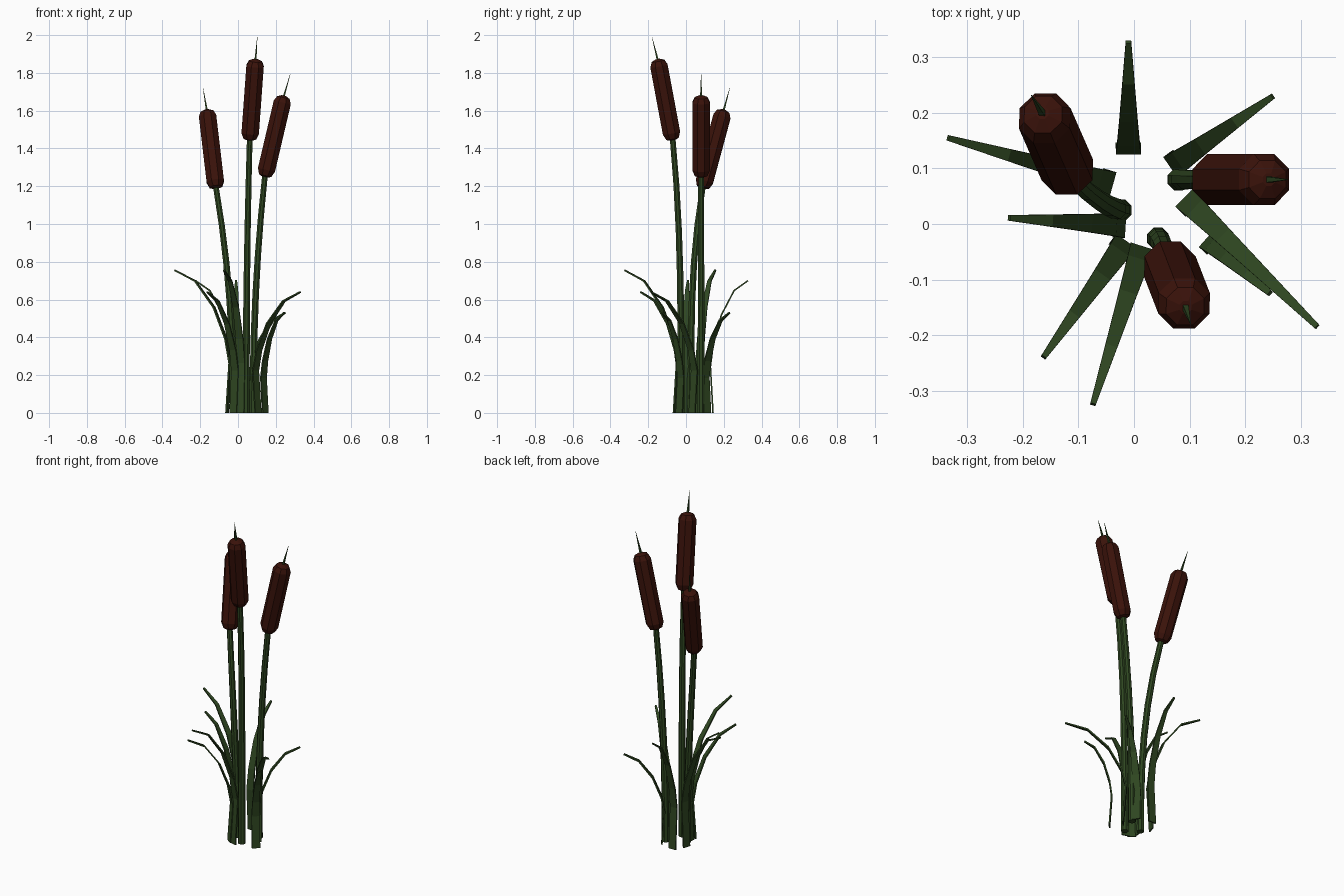
import bpy, math
from mathutils import Vector

if "Cube" in bpy.data.objects:
    bpy.data.objects.remove(bpy.data.objects["Cube"])


def material(name, color):
    m = bpy.data.materials.new(name)
    m.diffuse_color = (*color, 1)
    m.use_nodes = True
    m.node_tree.nodes["Principled BSDF"].inputs["Base Color"].default_value = m.diffuse_color
    return m


GREEN = material("leaf_green", (0.028, 0.062, 0.015))
BROWN = material("seed_brown", (0.042, 0.006, 0.003))


def add_mesh(name, verts, faces, mat):
    me = bpy.data.meshes.new(name)
    me.from_pydata(verts, [], faces)
    me.materials.append(mat)
    ob = bpy.data.objects.new(name, me)
    bpy.context.collection.objects.link(ob)
    return ob


def tube(name, pts, radii, mat, sides=8):
    """Faceted tube swept along a path, capped at both ends."""
    verts, faces, n = [], [], len(pts)
    for i, p in enumerate(pts):
        t = (pts[min(i + 1, n - 1)] - pts[max(i - 1, 0)]).normalized()
        u = Vector((0, 1, 0)).cross(t).normalized()
        v = t.cross(u)
        for k in range(sides):
            a = 2 * math.pi * (k + 0.5) / sides
            verts.append(p + radii[i] * (math.cos(a) * u + math.sin(a) * v))
    for i in range(n - 1):
        for k in range(sides):
            a, b = i * sides + k, i * sides + (k + 1) % sides
            faces.append((a, b, b + sides, a + sides))
    faces.append(tuple(reversed(range(sides))))
    faces.append(tuple(range((n - 1) * sides, n * sides)))
    return add_mesh(name, verts, faces, mat)


# Leaf shape: (outward fraction, height fraction, width)
LEAF = [(0, 0, 0.046), (-0.03, 0.35, 0.045), (0.05, 0.52, 0.041),
        (0.27, 0.74, 0.033), (0.62, 0.925, 0.022), (1, 1, 0.010)]


def leaf(name, base, tip, height):
    """Thin tapering blade that leans in slightly, then bends outward."""
    b = Vector((*base, 0))
    out = Vector((*tip, 0)) - b
    side = Vector((-out.y, out.x, 0)).normalized()
    verts = []
    for f, h, w in LEAF:
        c = b + out * f + Vector((0, 0, h * height))
        if h == 0:
            c += out.normalized() * 0.008
        verts += [c - side * w / 2, c + side * w / 2]
    faces = [(2 * i, 2 * i + 1, 2 * i + 3, 2 * i + 2) for i in range(len(LEAF) - 1)]
    ob = add_mesh(name, verts, faces, GREEN)
    s = ob.modifiers.new("thickness", 'SOLIDIFY')
    s.thickness, s.offset = 0.008, 0


# Stalks with seed heads and spikes: base, head bottom, head top, spike tip
PLANTS = [
    ((0.043, -0.026, 0), (0.062, -0.070, 1.445), (0.093, -0.150, 1.873), (0.102, -0.180, 1.99)),
    ((0.080, 0.080, 0), (0.142, 0.080, 1.25), (0.243, 0.080, 1.68), (0.277, 0.080, 1.795)),
    ((-0.024, 0.025, 0), (-0.116, 0.088, 1.19), (-0.165, 0.200, 1.605), (-0.185, 0.232, 1.72)),
]
for i, plant in enumerate(PLANTS, 1):
    base, low, top, tip = map(Vector, plant)
    path = []
    for k in range(7):
        t = k / 6
        p = base.lerp(low, t ** 2.2)
        p.y = base.y + (low.y - base.y) * t ** 3.2
        p.z = low.z * t
        path.append(p)
    path.append(low.lerp(top, 0.1))
    tube(f"stalk_{i}", path, [0.021 - 0.0008 * k for k in range(8)], GREEN)
    ends = [0, 0.015, 0.085, 0.915, 0.975, 1]
    tube(f"seed_head_{i}", [low.lerp(top, f) for f in ends],
         [0.020, 0.036, 0.050, 0.050, 0.037, 0.012], BROWN)
    tube(f"spike_{i}", [low.lerp(top, 0.97), tip], [0.008, 0.0008], GREEN, 4)

# Leaves around the stalks: base, tip, height
LEAVES = [
    ((-0.01, 0.135), (-0.010, 0.328), 0.70),
    ((0.074, 0.108), (0.250, 0.230), 0.53),
    ((0.100, 0.038), (0.330, -0.185), 0.64),
    ((0.138, -0.030), (0.245, -0.125), 0.53),
    ((0.012, -0.052), (-0.074, -0.325), 0.755),
    ((-0.020, -0.040), (-0.163, -0.240), 0.64),
    ((-0.025, -0.002), (-0.225, 0.011), 0.70),
    ((-0.050, 0.075), (-0.335, 0.155), 0.755),
]
for i, args in enumerate(LEAVES, 1):
    leaf(f"leaf_{i}", *args)
